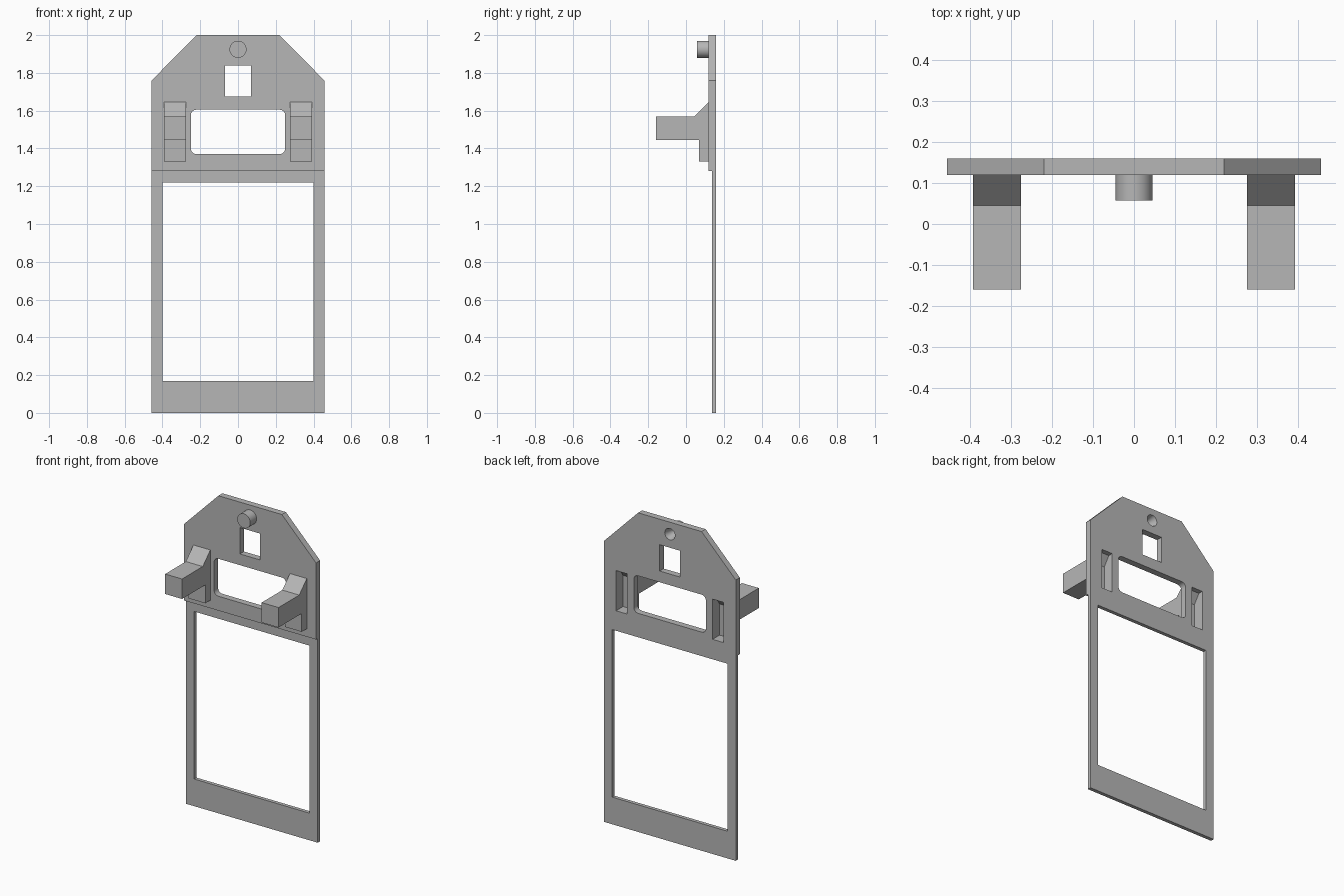
import bpy, bmesh, math
from mathutils import Vector

cube = bpy.data.objects.get("Cube")
if cube:
    bpy.data.objects.remove(cube)

grey = bpy.data.materials.new("plain grey")
grey.use_nodes = True
colour = (0.47, 0.47, 0.47, 1)
grey.diffuse_color = colour
grey.node_tree.nodes["Principled BSDF"].inputs["Base Color"].default_value = colour

BACK, FRONT, FRAME = 0.16, 0.12, 0.137   # y of the plate faces


def finish(name, bm):
    bmesh.ops.recalc_face_normals(bm, faces=bm.faces)
    mesh = bpy.data.meshes.new(name)
    bm.to_mesh(mesh)
    bm.free()
    mesh.materials.append(grey)
    obj = bpy.data.objects.new(name, mesh)
    bpy.context.collection.objects.link(obj)
    return obj


def prism(name, points, step):
    """Extrude a closed outline along step."""
    bm = bmesh.new()
    face = bm.faces.new([bm.verts.new(p) for p in points])
    grown = bmesh.ops.extrude_face_region(bm, geom=[face], use_keep_orig=True)
    verts = [v for v in grown["geom"] if isinstance(v, bmesh.types.BMVert)]
    bmesh.ops.translate(bm, verts=verts, vec=Vector(step))
    return finish(name, bm)


def panel(name, outline, y0, y1):
    return prism(name, [(x, y0, z) for x, z in outline], (0, y1 - y0, 0))


def rect(half, z0, z1):
    return [(-half, z0), (half, z0), (half, z1), (-half, z1)]


def rounded(half, z0, z1, r, steps=6):
    points = []
    corners = [(half - r, z1 - r), (r - half, z1 - r), (r - half, z0 + r), (half - r, z0 + r)]
    for i, (cx, cz) in enumerate(corners):
        for k in range(steps + 1):
            a = math.pi / 2 * (i + k / steps)
            points.append((cx + r * math.cos(a), cz + r * math.sin(a)))
    return points


def rod(name, r_front, r_back, y0, y1, z):
    bm = bmesh.new()
    bmesh.ops.create_cone(bm, cap_ends=True, segments=48, radius1=r_back,
                          radius2=r_front, depth=y1 - y0)
    for v in bm.verts:
        v.co = Vector((v.co.x, (y0 + y1) / 2 - v.co.z, z + v.co.y))
    return finish(name, bm)


def cut(obj, cutters):
    bpy.context.view_layer.objects.active = obj
    for cutter in cutters:
        mod = obj.modifiers.new("cut", "BOOLEAN")
        mod.operation = "DIFFERENCE"
        mod.solver = "EXACT"
        mod.object = cutter
        bpy.ops.object.modifier_apply(modifier=mod.name)


# Thick upper plate and thin lower frame
plate = panel("upper_plate", [(-0.457, 1.28), (0.457, 1.28), (0.457, 1.76), (0.22, 2),
                              (-0.22, 2), (-0.457, 1.76)], FRONT, BACK)
frame = panel("lower_frame", rect(0.457, 0, 1.28), FRAME, BACK)

# Openings
window = panel("window_cutter", rounded(0.25, 1.37, 1.605, 0.03), 0, 0.3)
slot = panel("square_cutter", rect(0.07, 1.675, 1.84), 0, 0.3)
opening = panel("opening_cutter", rect(0.4, 0.17, 1.22), 0, 0.3)

# Front peg with a tapered blind hole from behind
peg = rod("peg", 0.045, 0.045, 0.057, FRONT, 1.925)
bore = rod("bore_cutter", 0.016, 0.036, 0.09, BACK + 0.002, 1.925)

# Hooks, hollowed from behind
hook_side = [(FRONT, 1.33), (0.07, 1.33), (0.07, 1.445), (-0.16, 1.445),
             (-0.16, 1.57), (0.045, 1.57), (FRONT, 1.645)]
pocket_side = [(0.2, 1.345), (0.09, 1.345), (0.09, 1.54), (0.13, 1.597), (0.2, 1.597)]
pockets = []
for side, sign in (("left", 1), ("right", -1)):
    hook = prism(side + "_hook", [(sign * 0.276, y, z) for y, z in hook_side],
                 (sign * 0.117, 0, 0))
    pocket = prism(side + "_pocket_cutter", [(sign * 0.296, y, z) for y, z in pocket_side],
                   (sign * 0.077, 0, 0))
    cut(hook, [pocket])
    pockets.append(pocket)

cut(plate, [window, slot, bore] + pockets)
cut(frame, [opening])
cut(peg, [bore])

for cutter in [window, slot, opening, bore] + pockets:
    bpy.data.objects.remove(cutter)

# Smooth the round parts, keep edges sharp
for obj in (plate, peg):
    bpy.ops.object.select_all(action="DESELECT")
    obj.select_set(True)
    bpy.context.view_layer.objects.active = obj
    bpy.ops.object.shade_smooth_by_angle(angle=math.radians(30))
